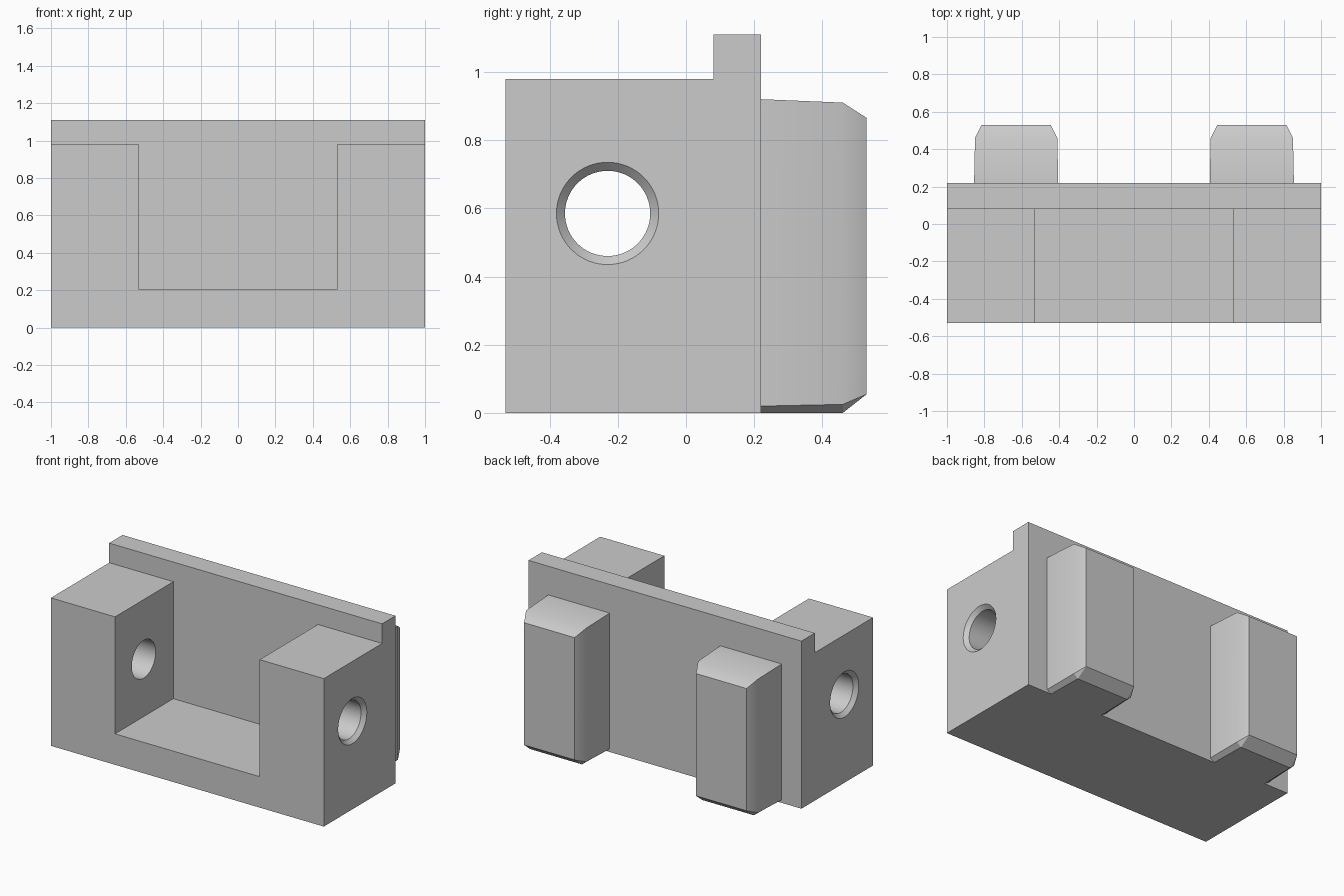
import bpy
import bmesh
import math

cube = bpy.data.objects.get("Cube")
if cube:
    bpy.data.objects.remove(cube, do_unlink=True)

grey = bpy.data.materials.new("light grey")
grey.use_nodes = True
colour = (0.6, 0.6, 0.6, 1)
grey.diffuse_color = colour
grey.node_tree.nodes["Principled BSDF"].inputs["Base Color"].default_value = colour


def loft(name, rings):
    """Join closed rings of points and cap both ends."""
    bm = bmesh.new()
    loops = [[bm.verts.new(p) for p in ring] for ring in rings]
    for a, b in zip(loops, loops[1:]):
        n = len(a)
        for i in range(n):
            j = (i + 1) % n
            bm.faces.new((a[i], a[j], b[j], b[i]))
    bm.faces.new(loops[0])
    bm.faces.new(loops[-1])
    bmesh.ops.remove_doubles(bm, verts=bm.verts, dist=0.0001)
    bmesh.ops.recalc_face_normals(bm, faces=bm.faces)
    mesh = bpy.data.meshes.new(name)
    bm.to_mesh(mesh)
    bm.free()
    mesh.materials.append(grey)
    ob = bpy.data.objects.new(name, mesh)
    bpy.context.collection.objects.link(ob)
    return ob


def activate(ob):
    bpy.ops.object.select_all(action='DESELECT')
    ob.select_set(True)
    bpy.context.view_layer.objects.active = ob


def cut(ob, cutter):
    cutter.hide_render = True
    mod = ob.modifiers.new("cut", 'BOOLEAN')
    mod.operation = 'DIFFERENCE'
    mod.solver = 'EXACT'
    mod.object = cutter
    activate(ob)
    bpy.ops.object.modifier_apply(modifier=mod.name)
    bpy.data.objects.remove(cutter, do_unlink=True)


def smooth(ob):
    activate(ob)
    bpy.ops.object.shade_smooth_by_angle(angle=math.radians(31))


# Body: side profile with a raised back lip
side = [(-0.53, 0), (0.22, 0), (0.22, 1.11), (0.08, 1.11), (0.08, 0.98), (-0.53, 0.98)]
body = loft("bracket_body", [[(x, y, z) for y, z in side] for x in (-1, 1)])

# Open slot between the two arms
slot = [(-0.53, 0.205), (0.53, 0.205), (0.53, 1.3), (-0.53, 1.3)]
cut(body, loft("slot_cutter", [[(x, y, z) for x, z in slot] for y in (-0.7, 0.08)]))

# Pin hole through both arms, countersunk on the outside
steps = 64
hole = [(-1.025, 0.175), (-0.975, 0.125), (0.975, 0.125), (1.025, 0.175)]
cut(body, loft("hole_cutter", [
    [(x, -0.23 + r * math.cos(math.tau * i / steps),
      0.585 + r * math.sin(math.tau * i / steps)) for i in range(steps)]
    for x, r in hole]))
smooth(body)


# Back lugs: tapered blocks with a chamfered end and bevelled lower edges
def lug_ring(mid, y, half, top, low, bevel, base):
    outline = [(half, top), (half, low), (half - bevel, base),
               (bevel - half, base), (-half, low), (-half, top)]
    return [(mid + x, y, z) for x, z in outline]


for name, mid in (("left_lug", 0.63), ("right_lug", -0.63)):
    smooth(loft(name, [
        lug_ring(mid, 0.22, 0.225, 0.92, 0.02, 0.03, 0),
        lug_ring(mid, 0.46, 0.22, 0.91, 0.025, 0.03, 0),
        lug_ring(mid, 0.53, 0.185, 0.865, 0.055, 0, 0.055)]))
